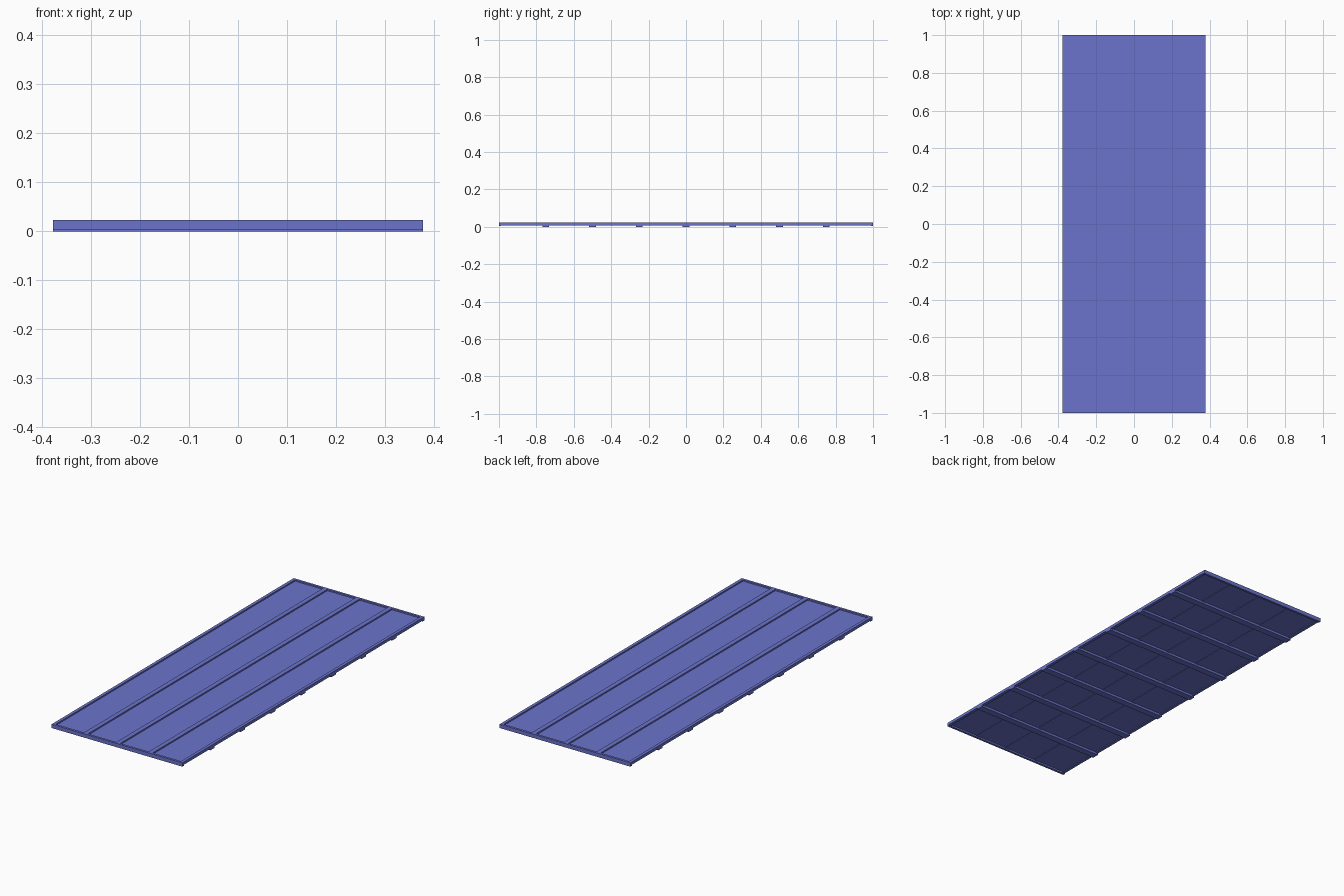
import bpy
import bmesh
from mathutils import Matrix, Vector

if "Cube" in bpy.data.objects:
    bpy.data.objects.remove(bpy.data.objects["Cube"])

HALF_X, HALF_Y, TOP = 0.378, 1.0, 0.023

blue = bpy.data.materials.new("panel_blue")
blue.diffuse_color = (0.145, 0.175, 0.60, 1)
blue.use_nodes = True
blue.node_tree.nodes["Principled BSDF"].inputs["Base Color"].default_value = blue.diffuse_color


def box(name, x0, x1, y0, y1, z0, z1):
    """Axis-aligned box given by its limits."""
    bm = bmesh.new()
    centre = Vector(((x0 + x1) / 2, (y0 + y1) / 2, (z0 + z1) / 2))
    size = (x1 - x0, y1 - y0, z1 - z0, 1)
    bmesh.ops.create_cube(bm, size=1, matrix=Matrix.Translation(centre) @ Matrix.Diagonal(size))
    mesh = bpy.data.meshes.new(name)
    bm.to_mesh(mesh)
    bm.free()
    mesh.materials.append(blue)
    obj = bpy.data.objects.new(name, mesh)
    bpy.context.collection.objects.link(obj)
    return obj


# Thin deck sheet
box("deck_sheet", -HALF_X + 0.005, HALF_X - 0.005, -HALF_Y + 0.005, HALF_Y - 0.005, 0.012, 0.016)

# Raised rims along the long sides, deeper caps across the ends
RIM = 0.016
for side, label in ((-1, "left"), (1, "right")):
    a, b = sorted((side * HALF_X, side * (HALF_X - RIM)))
    box(label + "_side_rim", a, b, -HALF_Y + 0.012, HALF_Y - 0.012, 0.008, TOP)
for side, label in ((-1, "front"), (1, "back")):
    a, b = sorted((side * HALF_Y, side * (HALF_Y - 0.012)))
    box(label + "_end_cap", -HALF_X, HALF_X, a, b, 0.003, TOP)

# Raised lengthwise ribs dividing the deck into four strips
for i in (-1, 0, 1):
    x = i * 0.187
    box("lengthwise_rib", x - 0.012, x + 0.012, -HALF_Y + 0.012, HALF_Y - 0.012, 0.010, TOP)

# Seven cross battens underneath
for i in range(-3, 4):
    y = i * 0.25
    box("cross_batten", -HALF_X, HALF_X, y - 0.018, y + 0.018, 0.0, 0.012)
